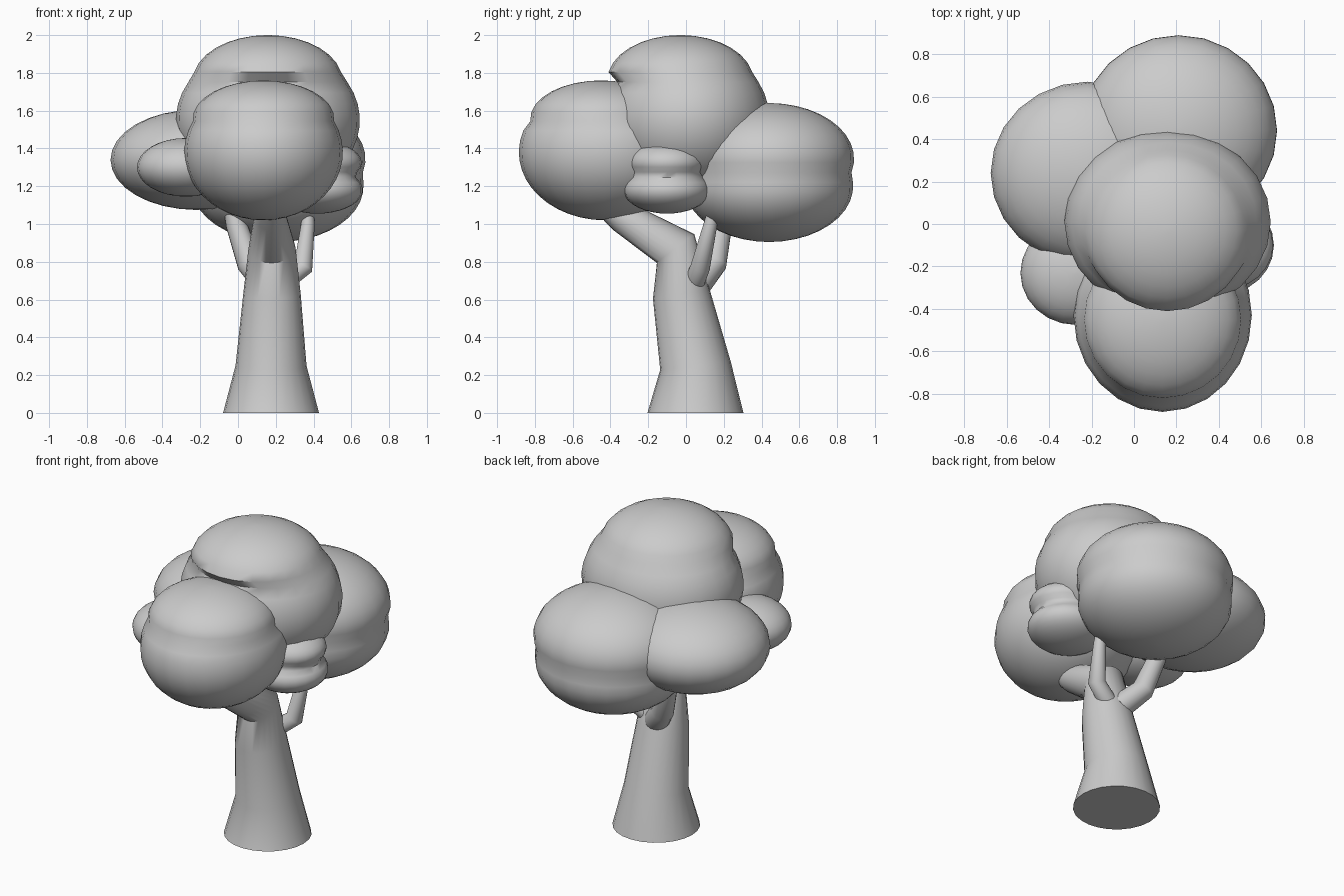
import bpy, bmesh, math
from mathutils import Vector

if "Cube" in bpy.data.objects:
    bpy.data.objects.remove(bpy.data.objects["Cube"])

SEG = 24


def skin(name, rings, angle):
    """Close a stack of rings (lists of points) into a capped solid."""
    bm = bmesh.new()
    rows = [[bm.verts.new(p) for p in ring] for ring in rings]
    for a, b in zip(rows, rows[1:]):
        n = len(a)
        for i in range(n):
            j = (i + 1) % n
            bm.faces.new((a[i], a[j], b[j], b[i]))
    bm.faces.new(rows[0][::-1])
    bm.faces.new(rows[-1])
    bmesh.ops.recalc_face_normals(bm, faces=bm.faces)
    me = bpy.data.meshes.new(name)
    bm.to_mesh(me)
    bm.free()
    ob = bpy.data.objects.new(name, me)
    bpy.context.collection.objects.link(ob)
    bpy.ops.object.select_all(action='DESELECT')
    ob.select_set(True)
    bpy.context.view_layer.objects.active = ob
    bpy.ops.object.shade_smooth_by_angle(angle=math.radians(angle))
    return ob


def foliage(name, *lobes):
    """Outer envelope of stacked ellipsoids: (cx, cy, cz, rx, ry, rz)."""
    lo = min(l[2] - l[5] for l in lobes)
    hi = max(l[2] + l[5] for l in lobes)
    steps = 22 if len(lobes) > 1 else 16
    rings = []
    for k in range(steps + 1):
        t = min(max(k / steps, 0.008), 0.992)
        z = (lo + hi) / 2 - math.cos(t * math.pi) * (hi - lo) / 2

        def width(l):
            return math.sqrt(max(0, 1 - ((z - l[2]) / l[5]) ** 2))
        l = max(lobes, key=lambda e: width(e) * e[3])
        w = width(l)
        rings.append([(l[0] + l[3] * w * math.cos(2 * math.pi * i / SEG),
                       l[1] + l[4] * w * math.sin(2 * math.pi * i / SEG), z)
                      for i in range(SEG)])
    skin(name, rings, 60)


def limb(name, path, side, flat_base=False):
    """Tapered tube along (x, y, z, radius) points."""
    pts = [Vector(p[:3]) for p in path]
    rings = []
    for k, p in enumerate(pts):
        t = (pts[min(k + 1, len(pts) - 1)] - pts[max(k - 1, 0)]).normalized()
        if k == 0 and flat_base:
            t = Vector((0, 0, 1))
        u = (Vector(side) - t * t.dot(Vector(side))).normalized()
        v = t.cross(u)
        rings.append([p + path[k][3] * (u * math.cos(2 * math.pi * i / SEG)
                                        + v * math.sin(2 * math.pi * i / SEG))
                      for i in range(SEG)])
    skin(name, rings, 50)


# Trunk, bending forward at the top
limb("trunk", [(.175, .05, 0, .254), (.175, .05, .25, .188),
               (.18, -.025, .63, .152), (.18, -.055, .87, .125),
               (.17, -.34, 1.04, .085), (.17, -.45, 1.12, .06)],
     (1, 0, 0), True)

# Side branches
limb("right_branch", [(.22, .04, .68, .055), (.345, .075, .77, .052),
                      (.37, .13, 1.0, .036), (.37, .16, 1.12, .03)], (0, 1, 0))
limb("left_branch", [(.16, .06, .68, .075), (.06, .15, .79, .066),
                     (-.01, .19, 1.0, .055), (-.04, .22, 1.15, .045)], (0, 1, 0))

# Foliage clumps
foliage("top_foliage", (.158, .01, 1.55, .487, .433, .40),
        (.157, -.03, 1.76, .395, .387, .24))
foliage("front_foliage", (.135, -.43, 1.38, .42, .455, .36),
        (.135, -.45, 1.555, .375, .375, .205))
foliage("back_foliage", (.21, .44, 1.20, .455, .445, .295),
        (.21, .44, 1.345, .465, .45, .295))
foliage("left_foliage", (-.22, .24, 1.34, .455, .43, .265))
foliage("small_left_foliage", (-.275, -.23, 1.30, .26, .245, .155))
foliage("small_right_foliage", (.42, -.10, 1.18, .24, .23, .125),
        (.42, -.10, 1.325, .235, .21, .115))
